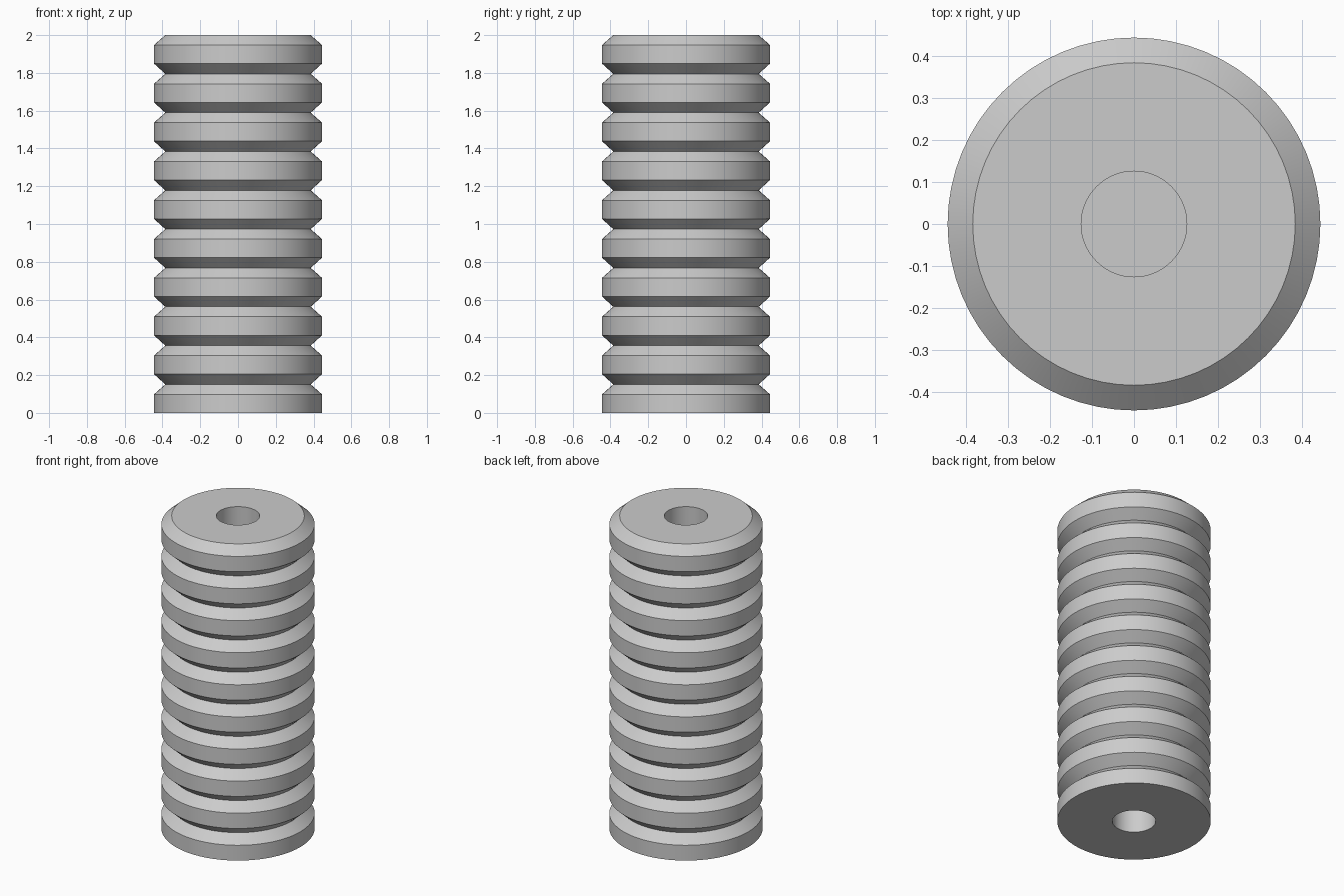
import bpy
import bmesh
import math
from mathutils import Vector

if "Cube" in bpy.data.objects:
    bpy.data.objects.remove(bpy.data.objects["Cube"], do_unlink=True)

HEIGHT = 2.0
OUTER, GROOVE, BORE = 0.445, 0.385, 0.126
RINGS, PITCH, BAND, BEVEL = 10, 0.2055, 0.098, 0.053
BORE_DEPTH = 0.4
SEGMENTS = 64

# Plain grey finish
grey = bpy.data.materials.new("plain grey")
grey.use_nodes = True
colour = (0.6, 0.6, 0.6, 1.0)
grey.diffuse_color = colour
grey.node_tree.nodes["Principled BSDF"].inputs["Base Color"].default_value = colour

# Half profile: lower bore, stacked ridges with V grooves, upper bore
profile = [(0, BORE_DEPTH), (BORE, BORE_DEPTH), (BORE, 0)]
for i in range(RINGS):
    z = i * PITCH
    top = HEIGHT if i == RINGS - 1 else z + BAND + BEVEL
    profile += [(OUTER, z), (OUTER, z + BAND), (GROOVE, top)]
profile += [(BORE, HEIGHT), (BORE, HEIGHT - BORE_DEPTH), (0, HEIGHT - BORE_DEPTH)]

# Turn the profile around the z axis
bm = bmesh.new()
verts = [bm.verts.new((r, 0, z)) for r, z in profile]
edges = [bm.edges.new(pair) for pair in zip(verts, verts[1:])]
bmesh.ops.spin(bm, geom=verts + edges, cent=Vector(), axis=Vector((0, 0, 1)),
               angle=math.tau, steps=SEGMENTS, use_merge=False)
bmesh.ops.remove_doubles(bm, verts=bm.verts[:], dist=0.0001)
bmesh.ops.recalc_face_normals(bm, faces=bm.faces[:])

mesh = bpy.data.meshes.new("ribbed_cylinder")
bm.to_mesh(mesh)
bm.free()
mesh.materials.append(grey)
body = bpy.data.objects.new("ribbed_cylinder", mesh)
bpy.context.collection.objects.link(body)

# Round sides smooth, rims crisp
bpy.ops.object.select_all(action="DESELECT")
body.select_set(True)
bpy.context.view_layer.objects.active = body
bpy.ops.object.shade_smooth_by_angle(angle=math.radians(25))
